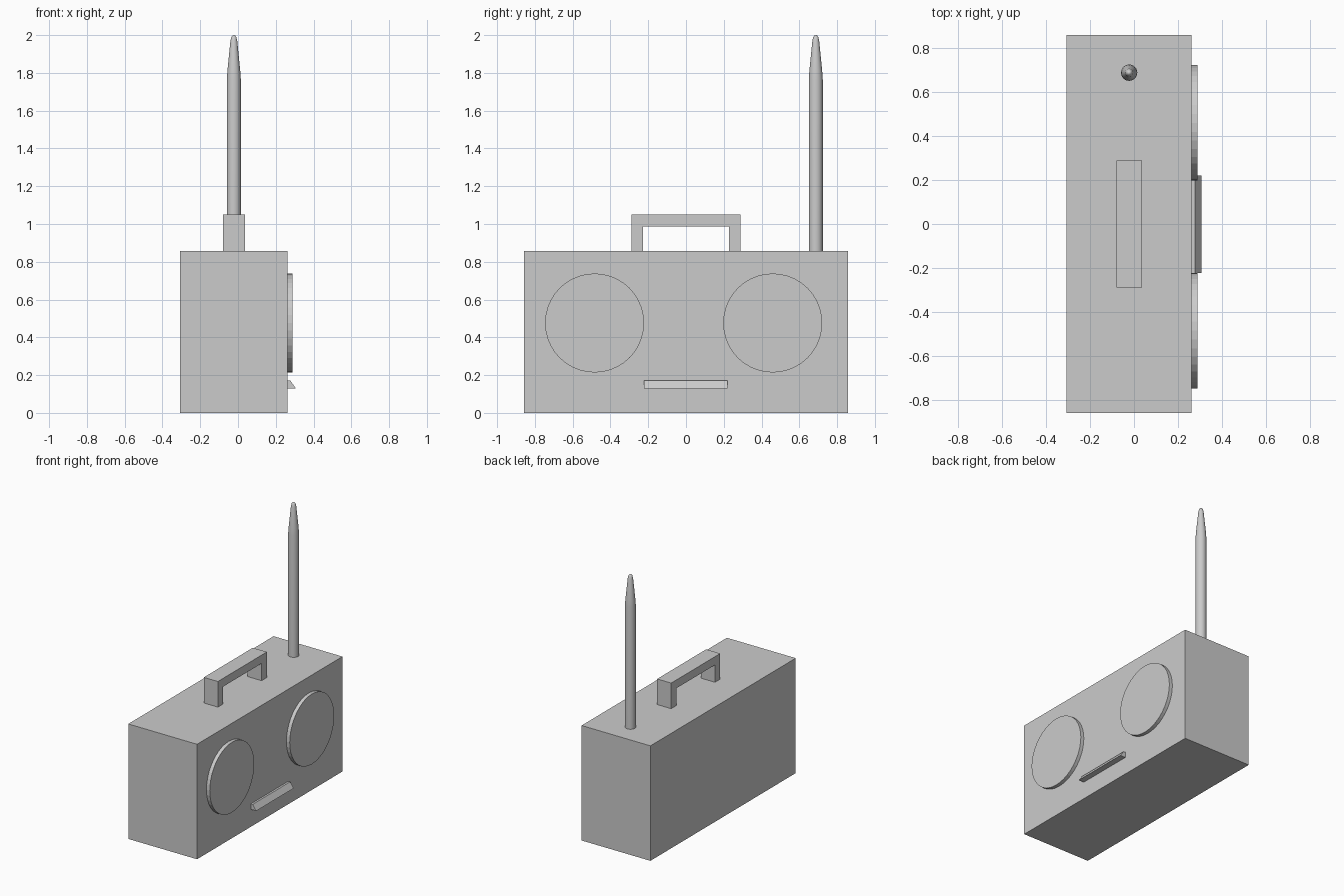
import bpy, bmesh, math
from mathutils import Matrix, Vector

if "Cube" in bpy.data.objects:
    bpy.data.objects.remove(bpy.data.objects["Cube"])


def finish(bm, name):
    bmesh.ops.recalc_face_normals(bm, faces=bm.faces)
    mesh = bpy.data.meshes.new(name)
    bm.to_mesh(mesh)
    bm.free()
    obj = bpy.data.objects.new(name, mesh)
    bpy.context.collection.objects.link(obj)
    return obj


def extrude_profile(name, points, direction):
    """Flat polygon swept along a direction."""
    bm = bmesh.new()
    face = bm.faces.new([bm.verts.new(p) for p in points])
    new = bmesh.ops.extrude_face_region(bm, geom=[face], use_keep_orig=True)["geom"]
    verts = [g for g in new if isinstance(g, bmesh.types.BMVert)]
    bmesh.ops.translate(bm, verts=verts, vec=Vector(direction))
    return finish(bm, name)


BACK, FRONT, HALF, TOP = -0.306, 0.262, 0.857, 0.858

# Radio case
extrude_profile("case", [(BACK, -HALF, 0), (FRONT, -HALF, 0),
                         (FRONT, HALF, 0), (BACK, HALF, 0)], (0, 0, TOP))

# Carry handle: upside-down U
half_u = [(0.289, TOP), (0.289, 1.049), (0.227, TOP), (0.227, 0.987)]
outer_foot, outer_top, inner_foot, inner_top = half_u
right = [inner_top, inner_foot, outer_foot, outer_top]
outline = right + [(-y, z) for y, z in reversed(right)]
extrude_profile("handle", [(-0.08, y, z) for y, z in outline], (0.116, 0, 0))

# Control ledge: sloped front, flat underside
ledge = [(FRONT, 0.13), (0.306, 0.13), (0.277, 0.171), (FRONT, 0.171)]
extrude_profile("control_ledge", [(x, -0.223, z) for x, z in ledge], (0, 0.443, 0))

# Speaker discs
for side, y in (("left", -0.484), ("right", 0.459)):
    bm = bmesh.new()
    bmesh.ops.create_cone(bm, cap_ends=True, segments=40, radius1=0.262,
                          radius2=0.262, depth=0.027,
                          matrix=Matrix.Translation((FRONT + 0.0135, y, 0.476))
                          @ Matrix.Rotation(math.pi / 2, 4, 'Y'))
    finish(bm, side + "_speaker")

# Antenna: lathed profile with tapered, rounded tip
profile = [(0, TOP), (0.037, TOP), (0.037, 1.765), (0.034, 1.81),
           (0.018, 1.97), (0.013, 1.99), (0.007, 1.998), (0, 2.0)]
bm = bmesh.new()
verts = [bm.verts.new((r, 0, z)) for r, z in profile]
edges = [bm.edges.new(pair) for pair in zip(verts, verts[1:])]
bmesh.ops.spin(bm, geom=verts + edges, cent=(0, 0, 0), axis=(0, 0, 1),
               angle=math.tau, steps=32, use_duplicate=False)
bmesh.ops.remove_doubles(bm, verts=bm.verts, dist=0.0005)
antenna = finish(bm, "antenna")
antenna.location = (-0.022, 0.687, 0)
bpy.context.view_layer.objects.active = antenna
antenna.select_set(True)
bpy.ops.object.shade_smooth_by_angle(angle=math.radians(40))
